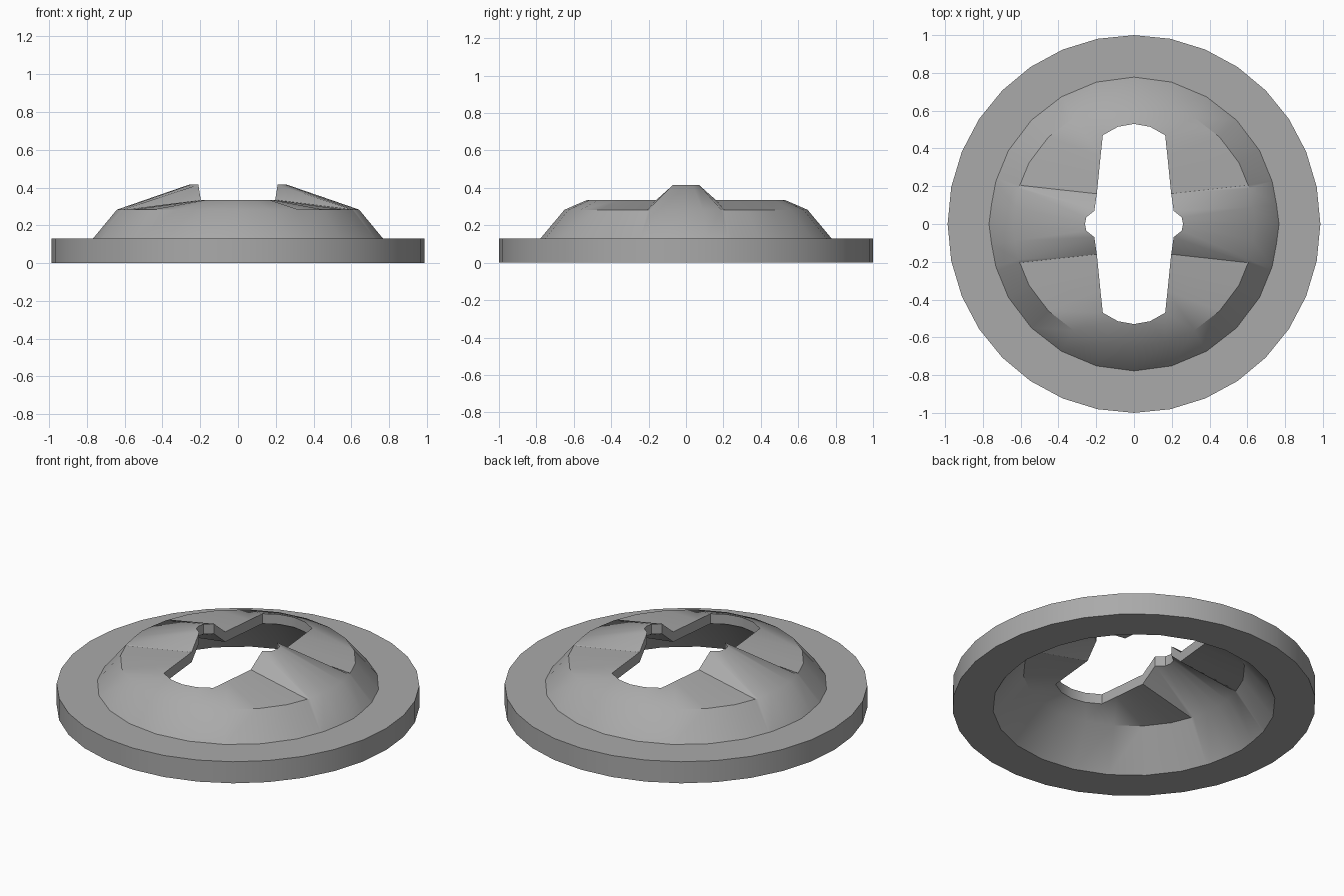
import bpy, bmesh
from math import sin, cos, radians

cube = bpy.data.objects.get("Cube")
if cube:
    bpy.data.objects.remove(cube)

grey = bpy.data.materials.new("plain_grey")
grey.use_nodes = True
colour = (0.4, 0.4, 0.4, 1)
grey.diffuse_color = colour
grey.node_tree.nodes["Principled BSDF"].inputs["Base Color"].default_value = colour

SQUASH = 0.987  # the part is slightly narrower across x
ANGLES = [0, 8, 17, 18.5, 30, 45, 60, 75, 90]


def full_ring(quarter):
    """Mirror a quarter outline into a closed ring."""
    half = quarter + [(-x, y, z) for x, y, z in reversed(quarter[:-1])]
    return half + [(-x, -y, z) for x, y, z in half[1:-1]]


def polygon_ring(radius, z, angles, step):
    """Points lying on a regular polygon with corners every step degrees."""
    quarter = []
    for a in angles:
        r = radius * cos(radians(step / 2)) / cos(radians(a % step - step / 2))
        quarter.append((r * cos(radians(a)) * SQUASH, r * sin(radians(a)), z))
    return full_ring(quarter)


def loft(name, rings):
    bm = bmesh.new()
    loops = [[bm.verts.new(p) for p in ring] for ring in rings]
    for low, high in zip(loops, loops[1:]):
        n = len(low)
        for i in range(n):
            j = (i + 1) % n
            bm.faces.new((low[i], low[j], high[j], high[i]))
    mesh = bpy.data.meshes.new(name)
    bm.to_mesh(mesh)
    bm.free()
    mesh.materials.append(grey)
    obj = bpy.data.objects.new(name, mesh)
    bpy.context.collection.objects.link(obj)
    bpy.ops.object.select_all(action="DESELECT")
    obj.select_set(True)
    bpy.context.view_layer.objects.active = obj
    bpy.ops.object.shade_smooth_by_angle(angle=radians(33))
    return obj


# Shared rings where the dome meets the flange
base_top = polygon_ring(0.778, 0.13, ANGLES, 15)
base_bottom = polygon_ring(0.778, 0, ANGLES, 15)

# Flat flange
rim_angles = [11.25 * i for i in range(9)]
loft("flange", [base_bottom,
                polygon_ring(1, 0, rim_angles, 11.25)[:],
                polygon_ring(1, 0.13, rim_angles, 11.25),
                base_top])
flange = bpy.context.object
flange.data.flip_normals()

# Slot outline: raised notch at the side, straight flank, rounded end
LOW, PEAK = 0.335, 0.415
slot = [(0.26, 0, PEAK), (0.253, 0.035, PEAK), (0.21, 0.07, PEAK),
        (0.197, 0.16, LOW), (0.188, 0.25, LOW), (0.177, 0.36, LOW),
        (0.165, 0.47, LOW), (0.085, 0.515, LOW), (0, 0.53, LOW)]
slot_under = [(x, y, z - 0.06) for x, y, z in slot]

# Hollow dome with two ridges rising to the slot
loft("dome", [base_top,
              polygon_ring(0.65, 0.283, ANGLES, 15),
              full_ring(slot),
              full_ring(slot_under),
              polygon_ring(0.61, 0.215, ANGLES, 15),
              base_bottom])

# Make every face point outward from its shell
for obj in (flange, bpy.context.object):
    bm = bmesh.new()
    bm.from_mesh(obj.data)
    top = max(bm.faces, key=lambda f: f.normal.z * f.normal.z * f.calc_center_median().z)
    if top.normal.z < 0:
        bmesh.ops.reverse_faces(bm, faces=bm.faces[:])
    bm.to_mesh(obj.data)
    bm.free()
